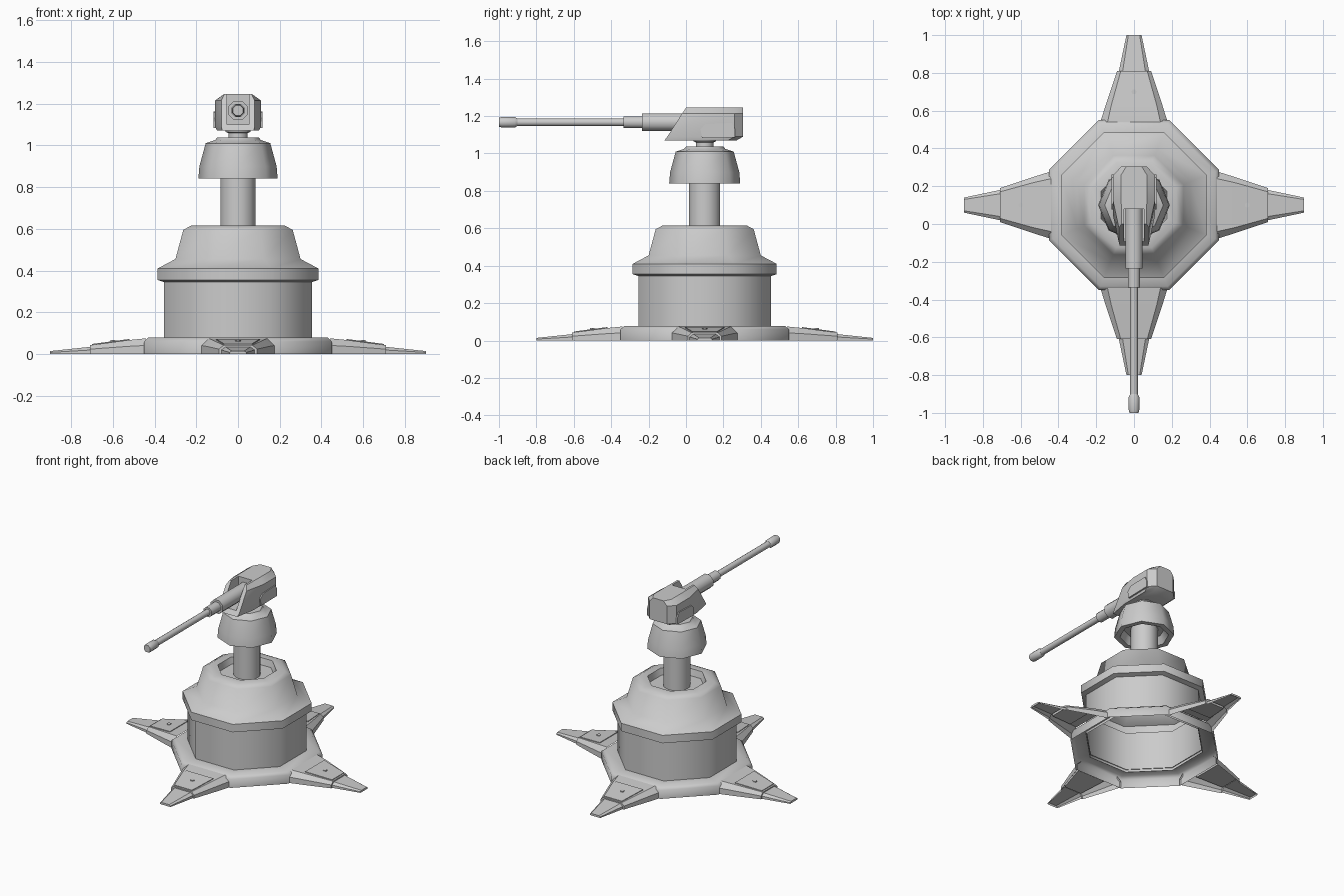
import bpy
import bmesh
from math import cos, sin, pi, radians
from mathutils import Matrix, Vector

if "Cube" in bpy.data.objects:
    bpy.data.objects.remove(bpy.data.objects["Cube"], do_unlink=True)

grey = bpy.data.materials.new("plain_grey")
grey.use_nodes = True
GREY = (0.6, 0.6, 0.6, 1)
grey.diffuse_color = GREY
grey.node_tree.nodes["Principled BSDF"].inputs["Base Color"].default_value = GREY

BASE = Matrix.Translation((0, 0.1, 0))


def loft(name, rings, matrix=BASE, closed=True, start=False, end=False, smooth=50):
    """Skin a list of equal-length point rings, with optional end caps."""
    bm = bmesh.new()
    loops = [[bm.verts.new(matrix @ Vector(p)) for p in ring] for ring in rings]
    n = len(loops[0])
    for a, b in zip(loops, loops[1:]):
        for i in range(n if closed else n - 1):
            j = (i + 1) % n
            bm.faces.new((a[i], a[j], b[j], b[i]))
    if start:
        bm.faces.new(loops[0][::-1])
    if end:
        bm.faces.new(loops[-1])
    if start and end:
        bmesh.ops.recalc_face_normals(bm, faces=bm.faces)
    mesh = bpy.data.meshes.new(name)
    bm.to_mesh(mesh)
    bm.free()
    mesh.materials.append(grey)
    obj = bpy.data.objects.new(name, mesh)
    bpy.context.collection.objects.link(obj)
    if smooth:
        bpy.ops.object.select_all(action="DESELECT")
        obj.select_set(True)
        bpy.context.view_layer.objects.active = obj
        bpy.ops.object.shade_smooth_by_angle(angle=radians(smooth))
    return obj


def lathe(name, profile, sides=8, flats=True, **kw):
    """Turn (radius, height) points about z; flats puts faces on the axes."""
    grow = 1 / cos(pi / sides) if flats else 1
    turn = pi / sides if flats else 0
    angles = [turn + 2 * pi * i / sides for i in range(sides)]
    rings = [[(r * grow * cos(a), r * grow * sin(a), z) for a in angles]
             for r, z in profile]
    return loft(name, rings, **kw)


# Base ring, drum and stepped dome, all hollow underneath
lathe("base_ring", [(.45, 0), (.45, .06), (.43, .078), (.35, .078)])
lathe("drum", [(.355, .06), (.355, .345)])
lathe("dome", [(.355, .345), (.385, .355), (.385, .41), (.30, .455), (.262, .595),
               (.225, .615), (.175, .615), (.165, .57), (.07, .57)])

# Mast, collar and swivel
lathe("mast", [(.083, .55), (.083, .9)], sides=12)
lathe("collar", [(.08, .89), (.13, .89), (.155, .84), (.19, .84), (.185, .9),
                 (.155, 1.01), (.11, 1.025), (.1, 1.037), (.03, 1.037)], flats=False)
lathe("swivel", [(.046, 1.03), (.046, 1.058), (.06, 1.065), (.06, 1.08)],
      sides=12, start=True, end=True)

# Four tapering legs with raised pads: (distance, bottom half, top half, height)
STATIONS = [(.44, .178, .14, .075), (.53, .15, .12, .066), (.71, .09, .07, .042),
            (.71, .08, .06, .034), (.9, .04, .03, .014)]
for k, side in enumerate(("left", "back", "right", "front")):
    spin = BASE @ Matrix.Rotation(k * pi / 2, 4, "Z")
    rings = [[(s, -b, 0), (s, -b, h * .55), (s, -t, h), (s, t, h), (s, b, h * .55), (s, b, 0)]
             for s, b, t, h in STATIONS]
    loft(side + "_leg", rings, spin, closed=False, end=True, smooth=30)
    pad = [[(s, -w, h - .02), (s, -w, h), (s, w, h), (s, w, h - .02)]
           for s, w, h in ((.52, .105, .072), (.7, .066, .048))]
    loft(side + "_leg_pad", pad, spin, start=True, end=True, smooth=0)
    lathe(side + "_leg_bolt", [(.012, .05), (.012, .066)], sides=6,
          matrix=spin @ Matrix.Translation((.6, 0, 0)), start=True, end=True)

# Head: wedge-fronted housing, (height, half width, front half, front y, back y)
WORLD = Matrix.Identity(4)
rings = []
for z, w, f, y0, y1 in ((1.07, .1, .075, -.115, .27), (1.09, .11, .08, -.1, .305),
                        (1.215, .11, .08, -.02, .305), (1.245, .068, .066, 0, .305)):
    right = [(f, y0), (w, y0 + .14), (w, y1 - .045), (w * .6, y1)]
    rings.append([(x, y, z) for x, y in right] + [(-x, y, z) for x, y in right[::-1]])
head = loft("head", rings, WORLD, start=True, end=True, smooth=35)

# Slot in the head for the gun
slot = loft("slot_cutter", [[(-.052, y, 1.1), (.052, y, 1.1), (.052, y, 1.3), (-.052, y, 1.3)]
                            for y in (-.25, .08)], WORLD, start=True, end=True, smooth=0)
cut = head.modifiers.new("slot", "BOOLEAN")
cut.operation = "DIFFERENCE"
cut.solver = "EXACT"
cut.object = slot
slot.hide_render = True
slot.hide_viewport = True

# Side plates of the head
PLATE = [(.085, 1.082), (.078, 1.13), (.105, 1.157), (.245, 1.163), (.262, 1.13), (.262, 1.085)]
for side, sign in (("left", 1), ("right", -1)):
    loft(side + "_side_plate", [[(sign * x, y, z) for y, z in PLATE] for x in (.09, .118)],
         WORLD, start=True, end=True, smooth=0)

# Gun along -y: profile points are (radius, distance forward)
AIM = Matrix.Translation((0, 0, 1.167)) @ Matrix.Rotation(pi / 2, 4, "X")
GUN = {
    "gun_body": (8, [(.046, -.09), (.046, .235)]),
    "gun_sleeve": (8, [(.032, .2), (.032, .335)]),
    "barrel": (12, [(.02, .3), (.02, .92)]),
    "muzzle": (8, [(.02, .9), (.028, .915), (.028, .985), (.024, 1)]),
}
for name, (sides, profile) in GUN.items():
    lathe(name, profile, sides=sides, matrix=AIM, start=True, end=True)
